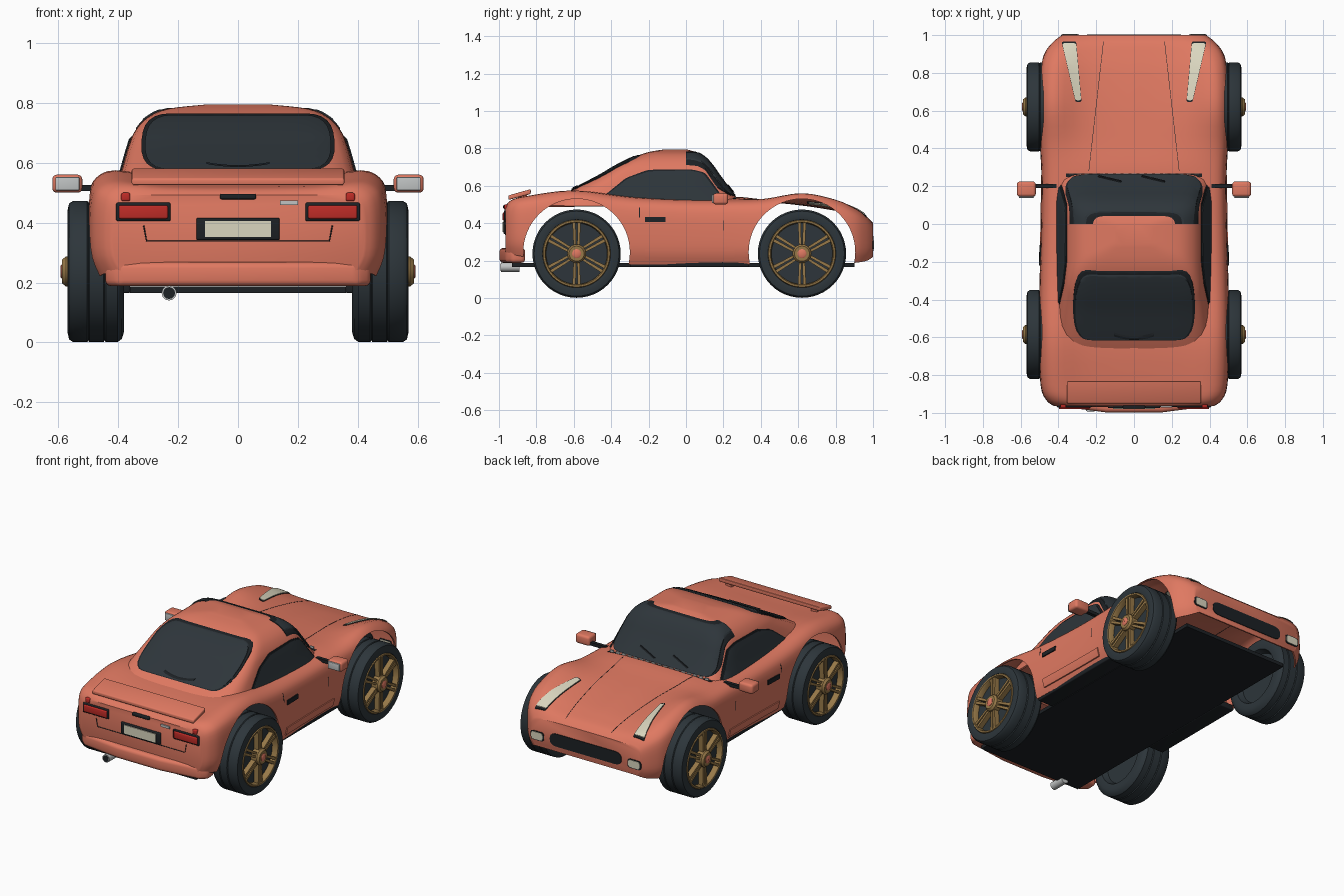
import bpy, bmesh, math
from mathutils import Vector

cube = bpy.data.objects.get("Cube")
if cube:
    bpy.data.objects.remove(cube, do_unlink=True)


def material(name, r, g, b):
    m = bpy.data.materials.new(name)
    m.use_nodes = True
    m.diffuse_color = (r, g, b, 1)
    m.node_tree.nodes["Principled BSDF"].inputs["Base Color"].default_value = (r, g, b, 1)
    return m


PAINT = material("coral paint", .74, .19, .12)
GLASS = material("dark glass", .027, .036, .043)
RUBBER = material("tyre rubber", .026, .036, .043)
BLACK = material("black trim", .012, .015, .018)
GOLD = material("gold alloy", .31, .19, .065)
RED = material("red lens", .52, .025, .02)
CREAM = material("cream lens", .7, .67, .52)
SILVER = material("silver", .53, .55, .55)


def apply(o, kind, **props):
    m = o.modifiers.new(kind, kind)
    for k, v in props.items():
        setattr(m, k, v)
    bpy.context.view_layer.objects.active = o
    bpy.ops.object.modifier_apply(modifier=m.name)


def smooth(o, angle=35):
    bpy.ops.object.select_all(action='DESELECT')
    o.select_set(True)
    bpy.context.view_layer.objects.active = o
    bpy.ops.object.shade_smooth_by_angle(angle=math.radians(angle))


def new(name, verts, faces, mat=None, mirror=False, bevel=0):
    me = bpy.data.meshes.new(name)
    me.from_pydata(verts, [], faces)
    bm = bmesh.new()
    bm.from_mesh(me)
    bmesh.ops.remove_doubles(bm, verts=bm.verts, dist=1e-5)
    bmesh.ops.recalc_face_normals(bm, faces=bm.faces)
    bm.to_mesh(me)
    bm.free()
    o = bpy.data.objects.new(name, me)
    bpy.context.collection.objects.link(o)
    if mat:
        me.materials.append(mat)
    if bevel:
        apply(o, 'BEVEL', width=bevel, segments=3)
    if mirror:
        apply(o, 'MIRROR', use_mirror_merge=False)
    smooth(o)
    return o


def prism(name, outline, axis, a, b, mat=None, mirror=False, bevel=0):
    place = {'x': lambda p, t: (t, p[0], p[1]),
             'y': lambda p, t: (p[0], t, p[1]),
             'z': lambda p, t: (p[0], p[1], t)}[axis]
    n = len(outline)
    verts = [place(p, t) for t in (a, b) for p in outline]
    faces = [tuple(range(n)), tuple(range(n, 2 * n))]
    faces += [(i, (i + 1) % n, n + (i + 1) % n, n + i) for i in range(n)]
    return new(name, verts, faces, mat, mirror, bevel)


def rect(x0, x1, y0, y1):
    return [(x0, y0), (x1, y0), (x1, y1), (x0, y1)]


def box(name, x, y, z, mat, mirror=False, bevel=0):
    return prism(name, rect(*x, *y), 'z', *z, mat, mirror, bevel)


def rounded(pts, r, steps=6):
    """Round each corner of an outline with a small quadratic curve."""
    pts, out = [Vector(p) for p in pts], []
    for i, p in enumerate(pts):
        a, b = pts[i - 1] - p, pts[(i + 1) % len(pts)] - p
        a = p + a.normalized() * min(r, a.length * .45)
        b = p + b.normalized() * min(r, b.length * .45)
        for k in range(steps + 1):
            t = k / steps
            out.append(tuple(a * (1 - t) ** 2 + p * 2 * t * (1 - t) + b * t * t))
    return out


def grown(pts, d):
    c = sum((Vector(p) for p in pts), Vector((0, 0))) / len(pts)
    return [tuple(Vector(p) + (Vector(p) - c).normalized() * d) for p in pts]


def spline(pts, n):
    pts, out = [Vector(p) for p in pts], []
    for i in range(len(pts) - 1):
        p0, p1, p2 = pts[max(i - 1, 0)], pts[i], pts[i + 1]
        p3 = pts[min(i + 2, len(pts) - 1)]
        for k in range(n):
            t = k / n
            out.append(p1 + (p2 - p0) * (t / 2) + (p0 * 2 - p1 * 5 + p2 * 4 - p3) * (t * t / 2)
                       + (p1 * 3 - p0 - p2 * 3 + p3) * (t ** 3 / 2))
    return out + [pts[-1]]


def skin(rings, closed):
    n = len(rings[0])
    verts = [tuple(v) for r in rings for v in r]
    faces = [(j * n + i, j * n + (i + 1) % n, (j + 1) * n + (i + 1) % n, (j + 1) * n + i)
             for j in range(len(rings) - 1) for i in range(n if closed else n - 1)]
    return verts, faces


# Body skin: station = y, half width, bottom, fender top, deck top
stations = [(-.96, .42, .24, .49, .49), (-.93, .46, .235, .52, .51), (-.85, .49, .22, .54, .52),
            (-.6, .5, .18, .57, .545), (-.3, .495, .18, .535, .52), (0, .487, .18, .52, .51),
            (.25, .485, .18, .52, .535), (.42, .493, .18, .525, .52), (.62, .5, .18, .555, .5),
            (.8, .493, .18, .52, .472), (.9, .47, .19, .475, .448), (.96, .425, .2, .435, .428),
            (.995, .38, .22, .395, .4)]
rings = []
for y, w, zb, zf, zc in spline(stations, 4):
    h = zf - zb
    half = [(w - .03, zb), (w - .005, zb + .2 * h), (w, zb + .5 * h), (w - .006, zb + .8 * h),
            (w - .03, zb + .94 * h), (w - .09, zf), (w * .55, zf * .25 + zc * .75), (w * .25, zc), (0, zc)]
    half = spline(half, 3)
    rings.append([(p.x, y, p.y) for p in half] + [(-p.x, y, p.y) for p in half[-2::-1]])
verts, faces = skin(rings, False)
n, total = len(rings[0]), len(verts)
faces += [tuple(range(n)), tuple(range(total - n, total))]
body_skin = (verts, faces)

# Cabin skin: level = z, back y, front y, half width
levels = [(.49, -.74, .30, .41), (.57, -.61, .235, .385), (.65, -.46, .175, .362),
          (.7, -.375, .14, .342), (.745, -.285, .1, .302), (.775, -.2, .05, .235),
          (.79, -.11, .0, .1)]
rings = []
for z, y0, y1, w in spline(levels, 4):
    ring = []
    for k in range(72):
        a = math.tau * k / 72
        c, s = math.cos(a), math.sin(a)
        f = (abs(c) ** 8 + abs(s) ** 8) ** (-1 / 8)
        ring.append((w * c * f, (y0 + y1) / 2 + (y1 - y0) / 2 * s * f, z))
    rings.append(ring)
verts, faces = skin(rings, True)
faces.append(tuple(range(len(verts) - 72, len(verts))))
cabin_skin = (verts, faces)


def cut(o, cutter, operation):
    apply(o, 'BOOLEAN', object=cutter, operation=operation)
    bpy.data.objects.remove(cutter, do_unlink=True)


def decal(name, surface, outline, axis, a, b, mat, mirror=False, lift=.009):
    """Thin plate that follows a skin inside a projected outline."""
    o = new(name, *surface)
    apply(o, 'SOLIDIFY', thickness=2 * lift, offset=0)
    cut(o, prism("cutter", outline, axis, a, b, None, mirror), 'INTERSECT')
    o.data.materials.clear()
    o.data.materials.append(mat)
    smooth(o)


def framed(name, surface, outline, axis, a, b, mat, mirror=False, rim=.012):
    decal(name + "_trim", surface, grown(outline, rim), axis, a, b, BLACK, mirror, .008)
    decal(name, surface, outline, axis, a, b, mat, mirror, .011)


# Shells with open wheel arches
WHEELS = {"rear": -.585, "front": .62}
body = new("body", *body_skin, PAINT)
apply(body, 'SOLIDIFY', thickness=.01, offset=0)
for y in WHEELS.values():
    circle = [(y + .285 * math.cos(math.tau * k / 64), .245 + .285 * math.sin(math.tau * k / 64))
              for k in range(64)]
    cut(body, prism("cutter", circle, 'x', .41, .7, None, True), 'DIFFERENCE')
smooth(body)
cabin = new("cabin", *cabin_skin, PAINT)
apply(cabin, 'SOLIDIFY', thickness=.01, offset=0)
smooth(cabin)

# Windows
framed("rear_window", cabin_skin,
       rounded([(-.315, .58), (.315, .58), (.305, .76), (-.305, .76)], .085), 'y', -1, -.23, GLASS)
framed("windshield", cabin_skin,
       rounded([(-.362, .55), (.362, .55), (.315, .778), (-.315, .778)], .06), 'y', .0, .5, GLASS)
framed("side_window", cabin_skin,
       rounded([(-.47, .515), (.205, .515), (.09, .668), (.02, .682), (-.2, .677), (-.31, .64)], .02),
       'x', .2, .6, GLASS, True)

# Nose: headlights, grille, fog lights, hood seams, cowl
framed("headlight", body_skin, rounded([(.307, .957), (.38, .957), (.31, .655), (.28, .655)], .01),
       'z', .33, .7, CREAM, True, .009)
decal("grille", body_skin, rounded(rect(-.25, .25, .252, .332), .05), 'y', .9, 1.1, BLACK)
framed("fog_light", body_skin, rounded(rect(.3, .378, .262, .308), .015), 'y', .8, 1.1, CREAM, True, .008)
decal("hood_seam", body_skin, [(.16, .97), (.1625, .97), (.2405, .28), (.238, .28)],
      'z', .4, .7, BLACK, True, .006)
decal("cowl_strip", body_skin, rect(-.36, .36, .25, .268), 'z', .45, .7, BLACK, False, .007)
dashes = box("cowl_dashes", (-.345, -.32), (.262, .268), (.535, .547), SILVER)
apply(dashes, 'ARRAY', count=17, use_relative_offset=False, use_constant_offset=True,
      constant_offset_displace=(.0415, 0, 0))

# Sides: door handle, sill panel, door seams
decal("door_handle", body_skin, rect(-.22, -.11, .405, .432), 'x', .4, .6, BLACK, True, .012)
decal("sill_panel", body_skin, rect(-.22, .26, .21, .26), 'x', .4, .6, PAINT, True, .012)
for y, z in ((-.25, .43), (.2, .36)):
    decal("door_seam", body_skin, rect(y, y + .004, z, z + .055), 'x', .4, .6, BLACK, True, .006)
box("sill", (.36, .465), (-.3, .335), (.165, .2), BLACK, True, .006)
box("floor", (-.36, .36), (-.93, .9), (.165, .187), BLACK)

# Mirrors
box("mirror_housing", (.52, .62), (.145, .225), (.5, .56), PAINT, True, .015)
box("mirror_glass", (.53, .61), (.138, .15), (.508, .552), SILVER, True, .003)
box("mirror_stalk", (.41, .53), (.19, .212), (.505, .525), BLACK, True)

# Tail: bumper, spoiler, lights, plate, exhaust
prism("rear_bumper", [(-.44, -.86), (-.445, -.93), (-.4, -.965), (-.15, -.997), (.15, -.997),
                      (.4, -.965), (.445, -.93), (.44, -.86)], 'z', .188, .268, PAINT, False, .02)
prism("spoiler", [(-.95, .524), (-.95, .548), (-.83, .582), (-.83, .556)], 'x', -.355, .355, PAINT, False, .007)
box("spoiler_mount", (.28, .32), (-.9, -.85), (.5, .56), PAINT, True)
box("tail_light_frame", (.225, .407), (-.972, -.93), (.405, .467), BLACK, True, .006)
box("tail_light", (.234, .398), (-.98, -.94), (.413, .458), RED, True, .006)
box("marker_light", (.36, .39), (-.972, -.93), (.472, .5), RED, True, .006)
box("plate_frame", (-.139, .139), (-.975, -.94), (.342, .416), BLACK, False, .006)
box("number_plate", (-.111, .111), (-.98, -.95), (.352, .406), CREAM)
box("trunk_handle", (-.06, .06), (-.978, -.94), (.478, .496), BLACK, False, .005)
box("tail_badge", (.14, .2), (-.972, -.95), (.459, .474), SILVER)


def tube(name, pts, r, mat):
    cu = bpy.data.curves.new(name, 'CURVE')
    cu.dimensions, cu.bevel_depth, cu.use_fill_caps = '3D', r, True
    sp = cu.splines.new('POLY')
    sp.points.add(len(pts) - 1)
    for p, co in zip(sp.points, pts):
        p.co = (*co, 1)
    cu.materials.append(mat)
    bpy.context.collection.objects.link(bpy.data.objects.new(name, cu))


tube("trunk_seam", [(x, -.966, z) for x, z in
                    [(-.315, .39), (-.305, .338), (.305, .338), (.315, .39)]], .0022, BLACK)
arc = [(.105 * t / 4, .586 + .01 * (t / 4) ** 2) for t in range(-4, 5)]
decal("rear_wiper", cabin_skin, arc + [(x, z + .006) for x, z in reversed(arc)],
      'y', -1, -.4, BLACK, False, .016)
for x in (-.19, .04):
    decal("front_wiper", cabin_skin, [(x, .57), (x + .005, .565), (x + .125, .602), (x + .12, .607)],
          'y', .02, .5, BLACK, False, .016)
tube("exhaust", [(-.23, -.99, .165), (-.23, -.89, .165)], .025, SILVER)
tube("exhaust_bore", [(-.23, -.992, .165), (-.23, -.95, .165)], .02, BLACK)


def lathe(name, profile, y, mat):
    """Revolve (radius, x) pairs about the axle."""
    rings = [[(x, y + r * math.cos(math.tau * k / 48), .237 + r * math.sin(math.tau * k / 48))
              for k in range(48)] for r, x in profile]
    return new(name, *skin(rings, True), mat, True)


# Wheels
for end, y in WHEELS.items():
    tread = [(.225, .388), (.236, .402)]
    for x in (.445, .5):
        tread += [(.236, x - .004), (.231, x), (.236, x + .004)]
    tread += [(.236, .55), (.227, .564)]
    lathe(end + "_tyre", [(.001, .42), (.15, .42), (.165, .385), (.2, .38)] + tread +
          [(.2, .57), (.182, .566), (.175, .535), (.001, .535)], y, RUBBER)
    lathe(end + "_rim", [(.163, .53), (.164, .562), (.169, .57), (.178, .57), (.183, .56), (.183, .53)], y, GOLD)
    lathe(end + "_hub", [(.05, .53), (.05, .575), (.04, .587), (.001, .587)], y, GOLD)
    lathe(end + "_hub_cap", [(.024, .57), (.024, .589), (.018, .593), (.001, .593)], y, PAINT)
    for k in range(6):
        a = math.radians(90 + 60 * k)
        along, side = Vector((math.cos(a), math.sin(a))), Vector((-math.sin(a), math.cos(a)))
        hub = Vector((y, .237))
        for s in (-1, 1):
            bar = [hub + along * r + side * s * d for r, d in
                   ((.03, .003), (.168, .005), (.168, .022), (.03, .016))]
            prism(end + "_spoke", [tuple(p) for p in bar], 'x', .53, .566, GOLD, True)
